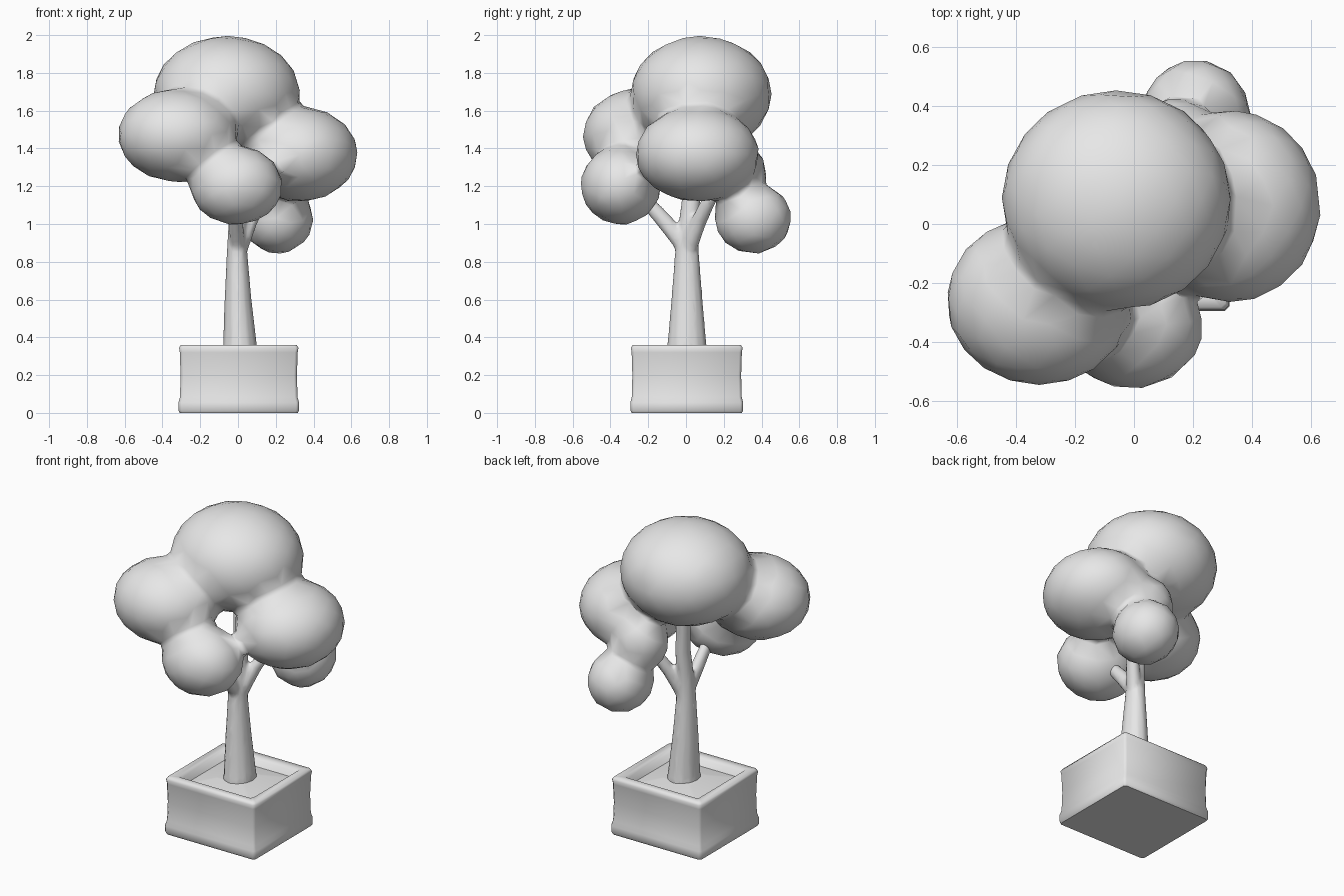
import bpy, bmesh, math
from mathutils import Vector

if "Cube" in bpy.data.objects:
    bpy.data.objects.remove(bpy.data.objects["Cube"])

grey = bpy.data.materials.new("plain_grey")
grey.diffuse_color = (0.8, 0.8, 0.8, 1)
grey.use_nodes = True
grey.node_tree.nodes["Principled BSDF"].inputs["Base Color"].default_value = grey.diffuse_color


def activate(ob):
    bpy.ops.object.select_all(action='DESELECT')
    ob.select_set(True)
    bpy.context.view_layer.objects.active = ob


def shade(ob, angle):
    activate(ob)
    bpy.ops.object.shade_smooth_by_angle(angle=math.radians(angle))


def make_object(name, bm, angle=80):
    bmesh.ops.recalc_face_normals(bm, faces=bm.faces)
    me = bpy.data.meshes.new(name)
    bm.to_mesh(me)
    bm.free()
    ob = bpy.data.objects.new(name, me)
    bpy.context.collection.objects.link(ob)
    me.materials.append(grey)
    shade(ob, angle)
    return ob


def loft(name, rings, angle):
    """Skin a list of equal-length point rings and cap both ends."""
    bm = bmesh.new()
    loops = [[bm.verts.new(p) for p in ring] for ring in rings]
    n = len(loops[0])
    for a, b in zip(loops, loops[1:]):
        for i in range(n):
            j = (i + 1) % n
            bm.faces.new((a[i], a[j], b[j], b[i]))
    bm.faces.new(loops[0][::-1])
    bm.faces.new(loops[-1])
    return make_object(name, bm, angle)


def limb(name, path, sides=12):
    """Tapered tube through (x, y, z, radius) points."""
    pts = [Vector(p[:3]) for p in path]
    rings = []
    for i, p in enumerate(pts):
        tangent = pts[min(i + 1, len(pts) - 1)] - pts[max(i - 1, 0)]
        q = Vector((0, 0, 1)).rotation_difference(tangent)
        rings.append([p + q @ Vector((0.95 * path[i][3] * math.cos(t),
                                      1.1 * path[i][3] * math.sin(t), 0))
                      for t in (2 * math.pi * k / sides for k in range(sides))])
    return loft(name, rings, 60)


def clump(name, centre, radii):
    """Rounded leaf mass."""
    bm = bmesh.new()
    bmesh.ops.create_icosphere(bm, subdivisions=3, radius=1)
    for v in bm.verts:
        v.co = Vector(centre) + Vector(1.01 * c * r for c, r in zip(v.co, radii))
    return make_object(name, bm)


def apply(ob, kind, **settings):
    mod = ob.modifiers.new(kind.lower(), kind)
    for key, value in settings.items():
        setattr(mod, key, value)
    activate(ob)
    bpy.ops.object.modifier_apply(modifier=mod.name)


def fuse(parts, voxel, smoothing, keep):
    """Union the parts, soften the joints, then simplify to broad facets."""
    body, *others = parts
    for other in others:
        apply(body, 'BOOLEAN', operation='UNION', solver='EXACT', object=other)
        bpy.data.objects.remove(other, do_unlink=True)
    apply(body, 'REMESH', mode='VOXEL', voxel_size=voxel)
    apply(body, 'SMOOTH', factor=0.5, iterations=smoothing)
    apply(body, 'DECIMATE', ratio=keep)
    body.data.materials.clear()
    body.data.materials.append(grey)
    shade(body, 80)


# Square planter: outer wall, rim, inner wall and soil rising to the trunk
profile = [(0.312, 0.0), (0.319, 0.012), (0.319, 0.055), (0.311, 0.085),
           (0.308, 0.20), (0.312, 0.32), (0.316, 0.345), (0.306, 0.36),
           (0.262, 0.36), (0.245, 0.345), (0.225, 0.312), (0.10, 0.338)]
planter_rings = []
for h, z in profile:
    c = h - 0.015
    square = [(h, -c), (h, c), (c, h), (-c, h), (-h, c), (-h, -c), (-c, -h), (c, -h)]
    planter_rings.append([(0.004 + x, 0.004 + 0.935 * y, z) for x, y in square])
loft("planter", planter_rings, 50)

# Trunk and branches
fuse([
    limb("trunk", [(0.01, 0.005, 0.29, 0.105), (0.01, 0.005, 0.36, 0.095),
                   (0.0, 0.005, 0.60, 0.076), (-0.005, 0.005, 0.85, 0.058),
                   (-0.005, 0.01, 0.95, 0.052), (0.0, 0.03, 1.15, 0.045),
                   (-0.02, 0.05, 1.50, 0.042)]),
    limb("front_branch", [(0, 0.01, 0.80, 0.030), (-0.005, -0.03, 0.91, 0.042),
                          (-0.01, -0.11, 1.01, 0.040),
                          (-0.01, -0.20, 1.11, 0.034), (-0.01, -0.30, 1.20, 0.03)]),
    limb("back_branch", [(0, 0.0, 0.80, 0.030), (0.03, 0.03, 0.92, 0.042),
                         (0.07, 0.07, 1.02, 0.038), (0.12, 0.12, 1.12, 0.034),
                         (0.17, 0.19, 1.25, 0.03)]),
], 0.012, 4, 0.2)

# Leaf clumps, fused into one canopy
fuse([clump(*c) for c in [
    ("canopy", (-0.06, 0.08, 1.688), (0.387, 0.372, 0.306)),
    ("left_clump", (-0.32, -0.26, 1.47), (0.315, 0.285, 0.245)),
    ("right_clump", (0.325, 0.06, 1.37), (0.308, 0.325, 0.25)),
    ("front_clump", (-0.01, -0.345, 1.205), (0.245, 0.212, 0.208)),
    ("back_joining_clump", (0.14, 0.265, 1.265), (0.17, 0.16, 0.18)),
    ("back_clump", (0.21, 0.355, 1.03), (0.188, 0.203, 0.187)),
]], 0.025, 5, 0.06)
